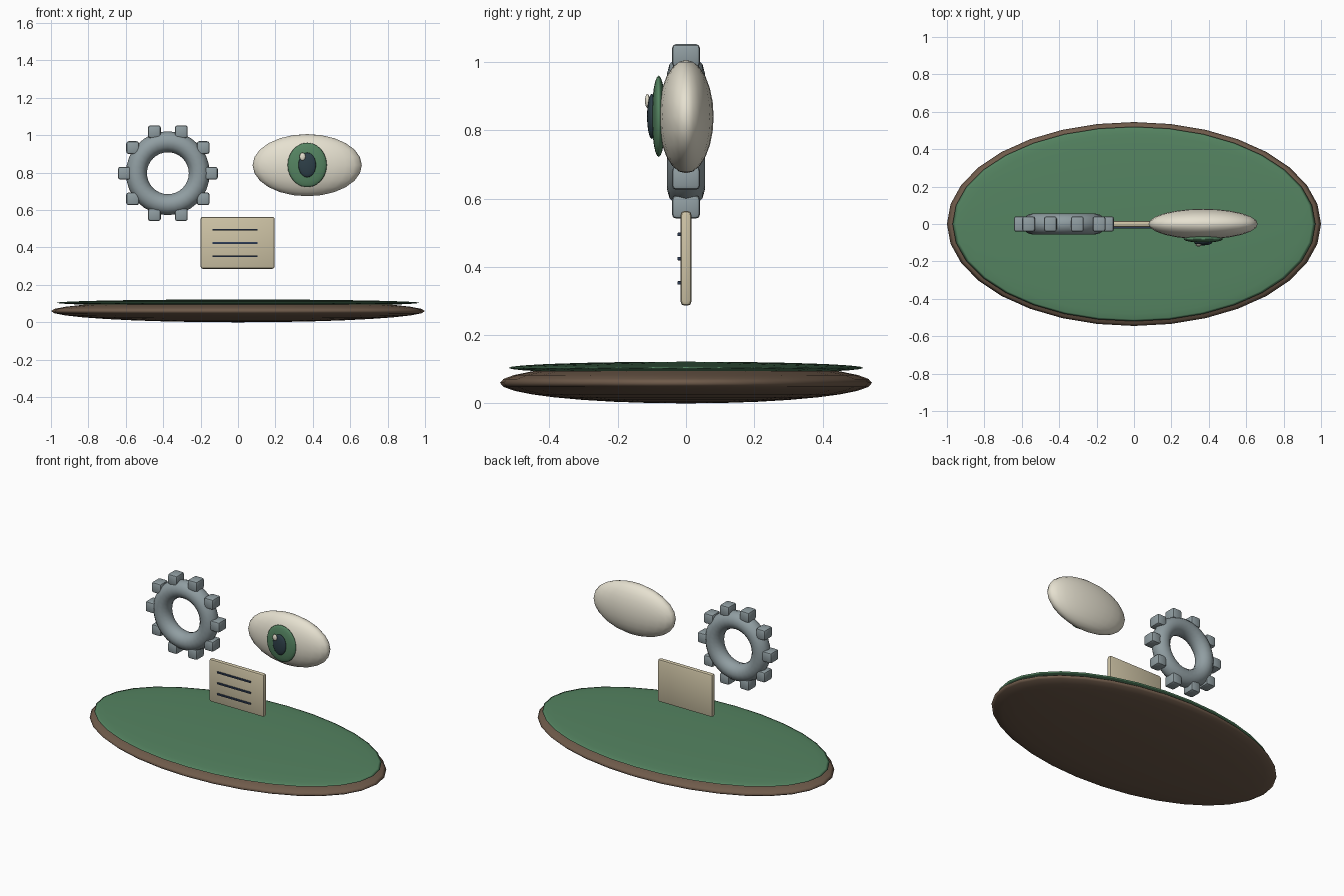
import bpy
from math import pi, sin, cos, radians

if "Cube" in bpy.data.objects:
    bpy.data.objects.remove(bpy.data.objects["Cube"])


def material(name, rgb):
    m = bpy.data.materials.new(name)
    m.diffuse_color = (*rgb, 1)
    m.use_nodes = True
    m.node_tree.nodes["Principled BSDF"].inputs["Base Color"].default_value = m.diffuse_color
    return m


BROWN = material("brown", (0.16, 0.105, 0.07))
GREEN = material("green", (0.09, 0.23, 0.12))
METAL = material("metal", (0.28, 0.34, 0.36))
CREAM = material("cream", (0.79, 0.75, 0.63))
PAPER = material("paper", (0.62, 0.55, 0.38))
NAVY = material("navy", (0.027, 0.045, 0.09))
DARK = material("dark", (0.027, 0.05, 0.065))


def finish(name, mat, angle=40):
    ob = bpy.context.object
    ob.name = name
    ob.data.materials.append(mat)
    bpy.ops.object.shade_smooth_by_angle(angle=radians(angle))
    return ob


def ellipsoid(name, loc, half, mat, segs=24, rings=12):
    bpy.ops.mesh.primitive_uv_sphere_add(segments=segs, ring_count=rings, radius=1, location=loc)
    bpy.context.object.scale = half
    bpy.ops.object.transform_apply(location=False, rotation=False, scale=True)
    return finish(name, mat, 180)


def box(name, loc, half, bevel, mat):
    bpy.ops.mesh.primitive_cube_add(size=2, location=loc)
    ob = bpy.context.object
    ob.scale = half
    bpy.ops.object.transform_apply(location=False, rotation=False, scale=True)
    mod = ob.modifiers.new("bevel", "BEVEL")
    mod.width = bevel
    mod.segments = 2
    bpy.ops.object.modifier_apply(modifier="bevel")
    return finish(name, mat)


# Oval base with green top
ellipsoid("base", (0, 0, 0.06), (1, 0.545, 0.06), BROWN, 32, 16)
ellipsoid("base_top", (0, 0, 0.104), (0.97, 0.52, 0.018), GREEN, 32, 16)

# Gear ring with upright square teeth
GX, GZ = -0.375, 0.797
bpy.ops.mesh.primitive_torus_add(location=(GX, 0, GZ), rotation=(pi / 2, 0, 0),
                                 major_segments=32, minor_segments=12,
                                 major_radius=0.168, minor_radius=0.056)
finish("gear_ring", METAL, 180)
for i in range(10):
    a = i * pi / 5
    box(f"gear_tooth_{i + 1}", (GX + 0.233 * cos(a), 0, GZ + 0.233 * sin(a)),
        (0.034, 0.041, 0.034), 0.012, METAL)

# Eye
ellipsoid("eyeball", (0.37, 0, 0.84), (0.292, 0.081, 0.166), CREAM)
ellipsoid("iris", (0.37, -0.08, 0.841), (0.105, 0.02, 0.119), GREEN)
ellipsoid("pupil", (0.37, -0.1, 0.841), (0.047, 0.014, 0.066), DARK)
ellipsoid("eye_highlight", (0.345, -0.113, 0.886), (0.016, 0.007, 0.021), CREAM, 16, 8)

# Note card with ruled lines
box("card", (-0.002, 0, 0.425), (0.198, 0.016, 0.139), 0.012, PAPER)
for i in range(3):
    box(f"card_line_{i + 1}", (-0.016, -0.019, 0.495 - i * 0.071), (0.12, 0.006, 0.005), 0.002, NAVY)
